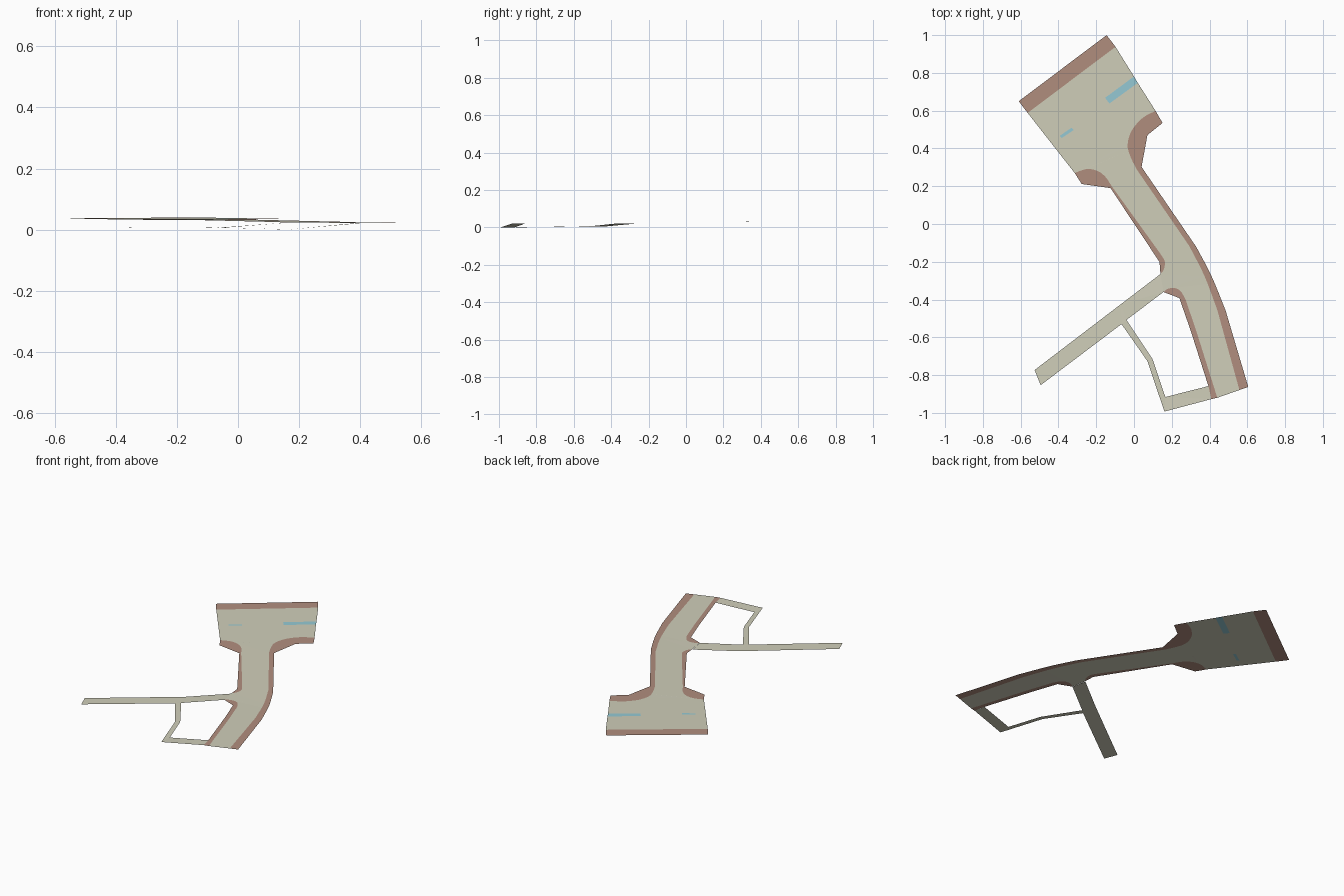
import bpy
from mathutils import Vector
from mathutils.geometry import tessellate_polygon

if "Cube" in bpy.data.objects:
    bpy.data.objects.remove(bpy.data.objects["Cube"])


def ramp(t, keys):
    for (a, za), (b, zb) in zip(keys, keys[1:]):
        if t <= b:
            return za + (zb - za) * max(0, (t - a) / (b - a))
    return keys[-1][1]


# Gentle slopes: main road climbs along y, side lanes dip along x
def main_z(x, y):
    return ramp(y, [(-.93, .022), (-.3, .023), (0, .028), (.3, .033), (1, .04)])


def lane_z(x, y):
    return ramp(x, [(-.53, .009), (-.07, .006), (.0, .008), (.156, .0225)])


def path_z(x, y):
    return ramp(x, [(-.05, .0065), (.09, .003), (.162, 0), (.394, .022)])


def material(name, rgb):
    m = bpy.data.materials.new(name)
    m.diffuse_color = (*rgb, 1)
    m.use_nodes = True
    m.node_tree.nodes["Principled BSDF"].inputs["Base Color"].default_value = m.diffuse_color
    return m


PAVING = material("paving", (.63, .62, .49))
KERB = material("sidewalk_brown", (.44, .27, .21))
BLUE = material("blue_marking", (.30, .59, .66))


def sheet(name, outlines, zfun, mat, hole=None):
    """Flat sheet made of one or more outlines, facing up."""
    verts, faces = [], []
    for outline in outlines:
        loops = [outline] + ([hole] if hole else [])
        base = len(verts)
        pts = [p for loop in loops for p in loop]
        tris = tessellate_polygon([[Vector((*p, 0)) for p in loop] for loop in loops])
        verts += [(x, y, zfun(x, y)) for x, y in pts]
        for a, b, c in tris:
            A, B, C = (Vector(pts[i]) for i in (a, b, c))
            area = (B - A).cross(C - A)
            if abs(area) > 1e-9:
                f = (a, b, c) if area > 0 else (a, c, b)
                faces.append([base + i for i in f])
    me = bpy.data.meshes.new(name)
    me.from_pydata(verts, [], faces)
    me.materials.append(mat)
    ob = bpy.data.objects.new(name, me)
    bpy.context.collection.objects.link(ob)
    return ob


def curve(pts, n=4):
    """Smooth curve through the given points."""
    P = [Vector(p) for p in pts]
    P = [2 * P[0] - P[1]] + P + [2 * P[-1] - P[-2]]
    out = []
    for a, b, c, d in zip(P, P[1:], P[2:], P[3:]):
        for i in range(n):
            t = i / n
            v = .5 * (2 * b + (c - a) * t + (2 * a - 5 * b + 4 * c - d) * t * t
                      + (3 * b - a - 3 * c + d) * t ** 3)
            out.append(tuple(v))
    return out + [tuple(pts[-1])]


# Kerb lines between paving and sidewalks
left_arc = curve([(-.314, .27), (-.251, .291), (-.193, .281), (-.151, .249), (-.118, .2)])
left_corner = curve([(.145, -.165), (.163, -.2), (.158, -.24), (.14, -.265)])
right_arc = curve([(.114, .599), (.045, .561), (-.013, .493), (-.034, .418),
                   (-.018, .355), (.013, .291)])
right_bend = curve([(.293, -.117), (.373, -.275), (.441, -.455)])
low_corner = curve([(.156, -.36), (.177, -.344), (.214, -.339), (.246, -.355), (.272, -.397)])
low_end, right_end = (.441, -.92), (.558, -.879)

# Blue markings, set into the plaza paving
big_blue = [(0, .781), (-.153, .668), (-.13, .638), (.02, .747)]
small_blue = [(-.393, .467), (-.383, .455), (-.320, .497), (-.330, .510)]
sheet("blue_strip_large", [big_blue], main_z, BLUE)
sheet("blue_strip_small", [small_blue], main_z, BLUE)

# Plaza, main road and lower road
sheet("plaza", [[(-.098, .938), (-.563, .588)] + left_arc + right_arc[::-1]
                + big_blue[::-1]], main_z, PAVING, small_blue)
sheet("upper_road", [[left_arc[-1], left_corner[0], right_bend[0], right_arc[-1]]],
      main_z, PAVING)
sheet("junction", [left_corner + low_corner + right_bend[::-1]], main_z, PAVING)
sheet("lower_road", [[low_corner[-1], (.33, -.567), low_end, right_end, right_bend[-1]]],
      main_z, PAVING)

# Sidewalks
sheet("back_sidewalk", [[(-.145, 1), (-.61, .65), (-.563, .588), (-.098, .938)]],
      main_z, KERB)
sheet("left_sidewalk", [left_arc + left_corner
                        + [(.135, -.201), (-.124, .19), (-.277, .212)]], main_z, KERB)
sheet("right_sidewalk", [right_arc + right_bend + [right_end, (.605, -.863)]
                         + curve([(.484, -.455), (.41, -.275), (.33, -.122)])
                         + [(.04, .302), (.071, .471), (.151, .535)]], main_z, KERB)
sheet("lower_left_sidewalk", [low_corner + [(.33, -.567), low_end, (.41, -.927),
                              (.394, -.858), (.299, -.561), (.24, -.392)]], main_z, KERB)

# Side lane
top = [(-.526, -.773), (-.07, -.425), (.14, -.265)]
bottom = [(-.494, -.853), (-.066, -.53), (-.04, -.508), (.156, -.36)]
sheet("side_lane", [[top[0], bottom[0], bottom[1], top[1]],
                    [top[1], bottom[1], bottom[2], bottom[3], top[2]]], lane_z, PAVING)

# Footpath linking the side lane to the lower road
inner = [(-.04, -.508), (.098, -.715), (.166, -.916), (.394, -.858)]
outer = [(-.066, -.53), (.071, -.726), (.161, -.993), (.41, -.927)]
sheet("footpath", [[inner[i], outer[i], outer[i + 1], inner[i + 1]] for i in range(3)],
      path_z, PAVING)
